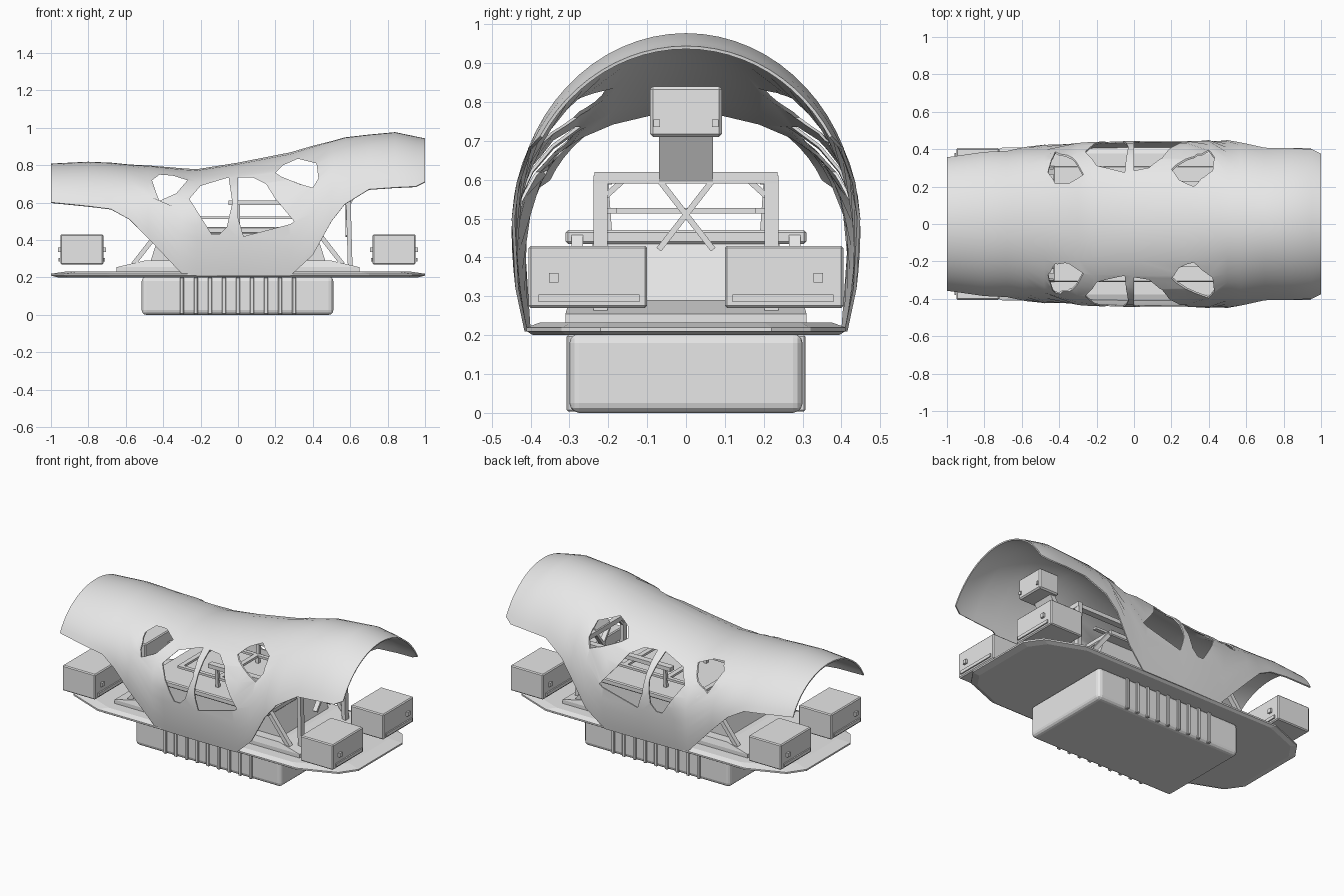
import bpy, bmesh, math
from mathutils import Vector

if "Cube" in bpy.data.objects:
    bpy.data.objects.remove(bpy.data.objects["Cube"], do_unlink=True)

grey = bpy.data.materials.new("light_grey")
grey.use_nodes = True
grey.diffuse_color = (0.8, 0.8, 0.8, 1)
grey.node_tree.nodes["Principled BSDF"].inputs["Base Color"].default_value = grey.diffuse_color


def finish(name, bm):
    bmesh.ops.recalc_face_normals(bm, faces=bm.faces)
    mesh = bpy.data.meshes.new(name)
    bm.to_mesh(mesh)
    bm.free()
    mesh.materials.append(grey)
    obj = bpy.data.objects.new(name, mesh)
    bpy.context.collection.objects.link(obj)
    return obj


def activate(obj):
    bpy.ops.object.select_all(action='DESELECT')
    obj.select_set(True)
    bpy.context.view_layer.objects.active = obj


def apply_all(obj):
    activate(obj)
    for mod in list(obj.modifiers):
        bpy.ops.object.modifier_apply(modifier=mod.name)


def loft(bm, rings):
    """Closed solid through a list of matching rings."""
    rows = [[bm.verts.new(p) for p in ring] for ring in rings]
    for a, b in zip(rows, rows[1:]):
        for i in range(len(a)):
            j = (i + 1) % len(a)
            bm.faces.new((a[i], a[j], b[j], b[i]))
    bm.faces.new(rows[0])
    bm.faces.new(rows[-1])


def rect(cx, cy, hx, hy, z):
    return [(cx + sx * hx, cy + sy * hy, z) for sx, sy in ((-1, -1), (1, -1), (1, 1), (-1, 1))]


def box(name, x, y, z, bevel=0.0, segments=1):
    bm = bmesh.new()
    cx, cy = sum(x) / 2, sum(y) / 2
    hx, hy = (x[1] - x[0]) / 2, (y[1] - y[0]) / 2
    loft(bm, [rect(cx, cy, hx, hy, h) for h in z])
    if bevel:
        bmesh.ops.bevel(bm, geom=bm.edges[:], offset=bevel, segments=segments,
                        affect='EDGES', profile=0.5)
    return finish(name, bm)


def beam(name, start, end, wide, thick):
    """Rectangular bar between two points; wide runs along y where possible."""
    start, end = Vector(start), Vector(end)
    d = (end - start).normalized()
    ref = Vector((1, 0, 0)) if abs(d.y) > 0.5 else Vector((0, 1, 0))
    u = (ref - d * ref.dot(d)).normalized()
    v = d.cross(u)
    bm = bmesh.new()
    corners = [u * wide * s / 2 + v * thick * t / 2 for s, t in ((-1, -1), (1, -1), (1, 1), (-1, 1))]
    loft(bm, [[p + c for c in corners] for p in (start, end)])
    return finish(name, bm)


# Canopy: arched sections given as x, crest height, lower edge, half width
sections = [
    (-1, .805, .6, .38), (-.8, .815, .58, .4), (-.68, .81, .565, .4), (-.58, .8, .51, .41),
    (-.48, .795, .41, .42), (-.3, .78, .22, .43), (-.22, .775, .21, .435), (0, .81, .21, .44),
    (.28, .865, .21, .44), (.4, .9, .32, .445), (.5, .925, .5, .445), (.57, .945, .59, .445),
    (.7, .96, .67, .44), (.84, .973, .68, .44), (.95, .95, .685, .44), (1, .94, .71, .43)]
base, steps = .48, 24
bm = bmesh.new()
rows = []
for x, top, low, half in sections:
    start = math.asin((low - base) / (top - base if low > base else .3))
    row = []
    for i in range(steps + 1):
        a = start + (math.pi - 2 * start) * i / steps
        s = math.sin(a)
        if s > 0:
            y, z = half * math.cos(a), base + (top - base) * s
        else:
            y, z = math.copysign(half * (1 - .08 * s * s), math.cos(a)), base + .3 * s
        row.append(bm.verts.new((x, y, z)))
    rows.append(row)
for a, b in zip(rows, rows[1:]):
    for i in range(steps):
        bm.faces.new((a[i], a[i + 1], b[i + 1], b[i]))
canopy = finish("canopy", bm)
solid = canopy.modifiers.new("thickness", 'SOLIDIFY')
solid.thickness = .008
solid.offset = 0

# Window openings cut through both sides of the canopy
windows = [
    [(-.46, .72), (-.42, .75), (-.35, .745), (-.27, .72), (-.33, .65), (-.42, .61), (-.44, .66)],
    [(-.26, .62), (-.2, .69), (-.05, .735), (-.03, .6), (-.06, .47), (-.1, .43), (-.14, .43)],
    [(0, .735), (.08, .735), (.15, .7), (.2, .62), (.3, .5), (.28, .485), (.03, .42), (0, .52)],
    [(.2, .76), (.24, .8), (.32, .835), (.42, .81), (.43, .73), (.4, .68), (.33, .7), (.23, .74)]]
bm = bmesh.new()
for pts in windows:
    loft(bm, [[(x, y, z) for x, z in pts] for y in (-.6, .6)])
cutter = finish("window_cutter", bm)
cutter.hide_render = True
cut = canopy.modifiers.new("windows", 'BOOLEAN')
cut.operation = 'DIFFERENCE'
cut.solver = 'EXACT'
cut.object = cutter
apply_all(canopy)
bpy.data.objects.remove(cutter, do_unlink=True)
activate(canopy)
bpy.ops.object.shade_smooth_by_angle(angle=math.radians(35))

# Deck plate with clipped corners
outline = []
for sx, sy in ((1, 1), (-1, 1), (-1, -1), (1, -1)):
    corner = [(sx * 1.0, sy * .22), (sx * .93, sy * .32), (sx * .7, sy * .41)]
    outline += corner if sx * sy > 0 else corner[::-1]
bm = bmesh.new()
loft(bm, [[(x * k, y * k, z) for x, y in outline]
          for k, z in ((.96, .2), (1, .21), (1, .22), (.92, .232))])
finish("deck_plate", bm)

# Ribbed lower housing
box("lower_housing", (-.515, .51), (-.3, .3), (0, .205), .025, 3)
for side in (-1, 1):
    for i in range(9):
        x = -.3 + i * .075
        box("housing_rib", (x - .011, x + .011), (side * .295 - .012, side * .295 + .012),
            (.004, .2), .004)

# Four corner pods, each with a small end latch
for sx in (-1, 1):
    for sy in (-1, 1):
        box("corner_pod", sorted((sx * .72, sx * .95)), sorted((sy * .1, sy * .405)),
            (.27, .43), .006)
        for x in (.715, .955):
            box("pod_latch", (sx * x - .008, sx * x + .008),
                (sy * .34 - .012, sy * .34 + .012), (.335, .36))
            box("pod_rim", (sx * x - .004, sx * x + .004),
                (sy * .25 - .13, sy * .25 + .13), (.285, .305))

# Cabin floor and tub
bm = bmesh.new()
loft(bm, [rect(0, 0, .65, .31, .23), rect(0, 0, .65, .31, .255), rect(0, 0, .5, .3, .29)])
finish("cabin_floor", bm)
bm = bmesh.new()
loft(bm, [rect(0, 0, .47, .24, .28), rect(0, 0, .42, .24, .435)])
finish("cabin_tub", bm)
box("cabin_shelf", (-.43, .43), (-.31, .31), (.435, .47), .006)
for sx in (-1, 1):
    for sy in (-1, 1):
        beam("floor_brace", (sx * .56, sy * .28, .27), (sx * .42, sy * .28, .45), .03, .025)

# Cabin rails and cross bars
for sy in (-1, 1):
    beam("upper_rail", (-.05, sy * .21, .6), (.6, sy * .21, .6), .04, .025)
    beam("middle_rail", (-.28, sy * .19, .52), (.45, sy * .19, .52), .025, .014)
    beam("rail_post", (0, sy * .2, .46), (0, sy * .21, .6), .02, .02)
for x in (-.27, 0, .3):
    beam("cross_bar", (x, -.2, .52), (x, .2, .52), .03, .014)

# End frame with crossed braces
for sy in (-1, 1):
    beam("frame_post", (.6, sy * .22, .25), (.59, sy * .22, .61), .035, .025)
    beam("frame_brace", (.59, sy * .07, .42), (.59, -sy * .07, .6), .03, .015)
    beam("frame_gusset", (.59, sy * .215, .55), (.59, sy * .16, .6), .02, .015)
beam("frame_top", (.59, -.235, .605), (.59, .235, .605), .03, .03)

# Hooded unit on a slanted neck
beam("unit_neck", (.59, 0, .6), (.68, 0, .75), .14, .03)
box("hooded_unit", (.63, .77), (-.093, .093), (.71, .84), .008)
for sy in (-1, 1):
    box("unit_latch", (.765, .778), (sy * .075 - .008, sy * .075 + .008), (.735, .755))
